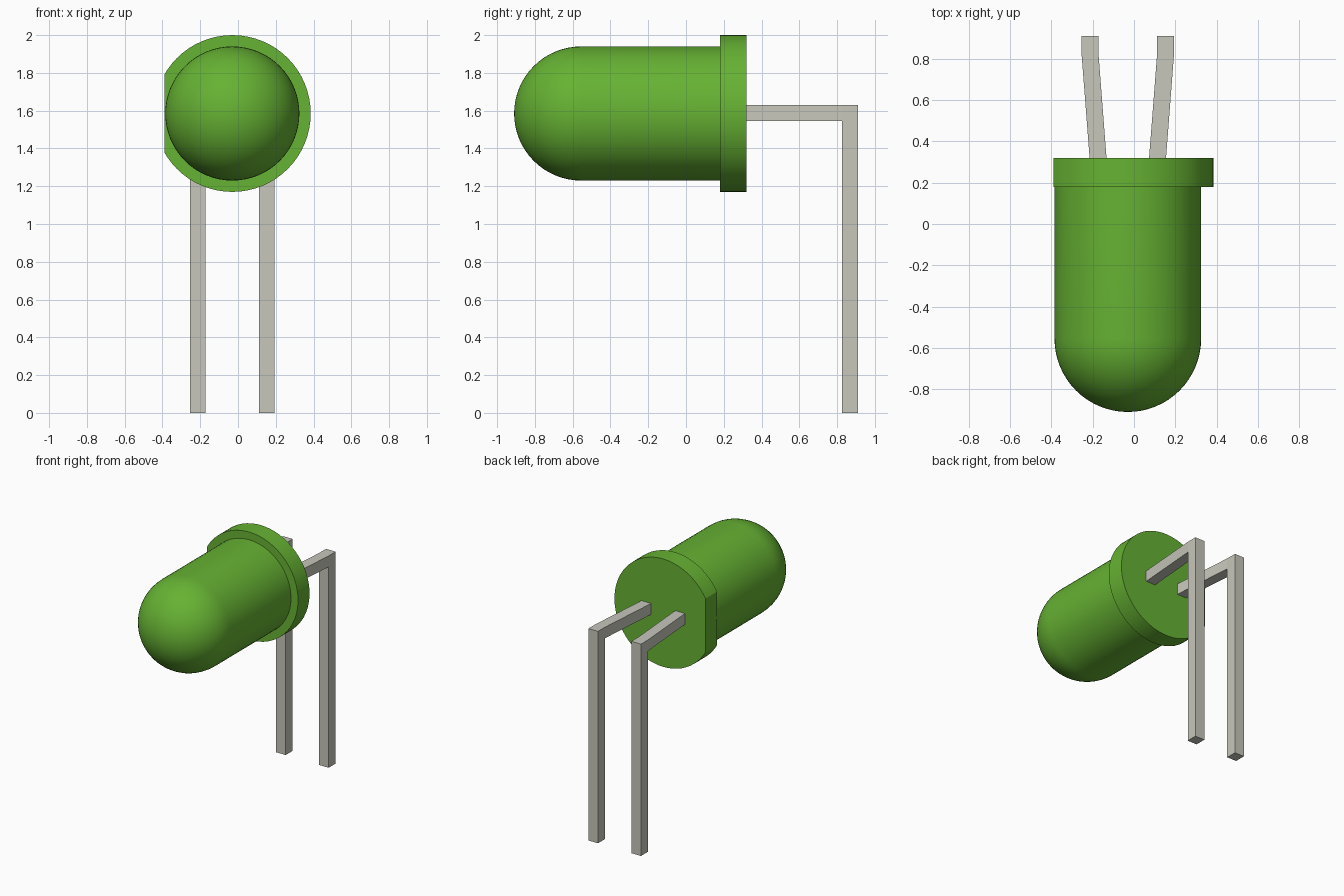
import bpy
import bmesh
from math import sin, cos, pi, radians
from mathutils import Matrix, Vector

cube = bpy.data.objects.get("Cube")
if cube:
    bpy.data.objects.remove(cube, do_unlink=True)

AXIS_X, AXIS_Z = -0.03, 1.585    # centre line of the bulb
BODY_R, RIM_R = 0.355, 0.415
DOME_Y, RIM_FRONT, RIM_BACK = -0.555, 0.18, 0.32
SEGMENTS = 64


def make_material(name, color):
    mat = bpy.data.materials.new(name)
    mat.use_nodes = True
    mat.diffuse_color = color
    mat.node_tree.nodes["Principled BSDF"].inputs["Base Color"].default_value = color
    return mat


def finish(name, bm, mat, smooth=False):
    bmesh.ops.recalc_face_normals(bm, faces=bm.faces)
    mesh = bpy.data.meshes.new(name)
    bm.to_mesh(mesh)
    bm.free()
    mesh.materials.append(mat)
    obj = bpy.data.objects.new(name, mesh)
    bpy.context.collection.objects.link(obj)
    if smooth:
        bpy.ops.object.select_all(action='DESELECT')
        obj.select_set(True)
        bpy.context.view_layer.objects.active = obj
        bpy.ops.object.shade_smooth_by_angle(angle=radians(30))
    return obj


green = make_material("green plastic", (0.133, 0.445, 0.033, 1))
metal = make_material("grey metal", (0.57, 0.57, 0.50, 1))

# Bulb: dome and cylinder as one revolved profile
bm = bmesh.new()
steps = 16
profile = [(BODY_R * sin(i / steps * pi / 2), DOME_Y - BODY_R * cos(i / steps * pi / 2))
           for i in range(steps + 1)]
profile.append((BODY_R, RIM_FRONT))
verts = [bm.verts.new((AXIS_X + r, y, AXIS_Z)) for r, y in profile]
edges = [bm.edges.new(pair) for pair in zip(verts, verts[1:])]
bmesh.ops.spin(bm, geom=verts + edges, cent=(AXIS_X, 0, AXIS_Z), axis=(0, 1, 0),
               angle=2 * pi, steps=SEGMENTS, use_duplicate=False)
bmesh.ops.remove_doubles(bm, verts=bm.verts, dist=0.0005)
finish("bulb", bm, green, True)

# Rim: disc with one side cut flat
bm = bmesh.new()
place = (Matrix.Translation((AXIS_X, (RIM_FRONT + RIM_BACK) / 2, AXIS_Z))
         @ Matrix.Rotation(pi / 2, 4, 'X'))
bmesh.ops.create_cone(bm, cap_ends=True, segments=SEGMENTS, radius1=RIM_R, radius2=RIM_R,
                      depth=RIM_BACK - RIM_FRONT, matrix=place)
cut = bmesh.ops.bisect_plane(bm, geom=bm.verts[:] + bm.edges[:] + bm.faces[:],
                             plane_co=(-0.39, 0, 0), plane_no=(-1, 0, 0), clear_outer=True)
bmesh.ops.holes_fill(bm, edges=[e for e in cut["geom_cut"] if isinstance(e, bmesh.types.BMEdge)])
finish("rim", bm, green, True)


# Leads: splayed arm, bent square down into a straight post
def make_lead(name, start_x, end_x):
    half, top, under = 0.041, 1.63, 1.545
    near, far = 0.825, 0.91
    bm = bmesh.new()

    def pair(x, y, z):
        return [bm.verts.new((x + s * half, y, z)) for s in (-1, 1)]

    a, b = pair(start_x, RIM_BACK, top), pair(start_x, RIM_BACK, under)
    c, d = pair(end_x, near, top), pair(end_x, near, under)
    e, f = pair(end_x, far, top), pair(end_x, far, under)
    g, h = pair(end_x, near, 0), pair(end_x, far, 0)
    for p, q in ((a, b), (a, c), (b, d), (c, e), (d, g), (e, f), (f, h), (g, h)):
        bm.faces.new((p[0], p[1], q[1], q[0]))
    for side in (0, 1):
        for loop in ((a, c, d, b), (c, e, f, d), (d, f, h, g)):
            bm.faces.new([v[side] for v in loop])
    finish(name, bm, metal)


make_lead("right_lead", -0.174, -0.213)
make_lead("left_lead", 0.114, 0.153)
